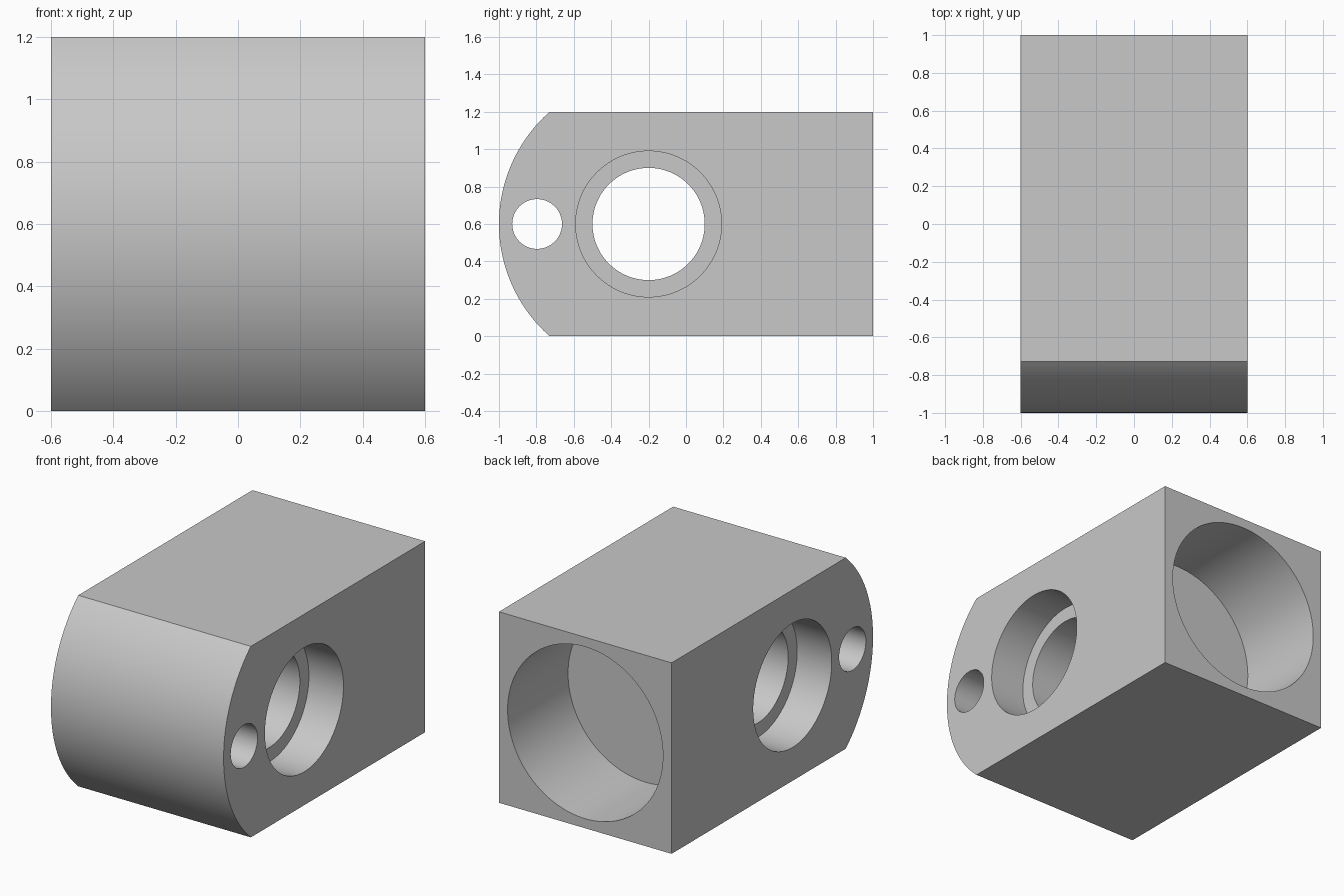
import bpy
import bmesh
from math import asin, cos, sin, radians
from mathutils import Matrix, Vector

HALF_X, HEIGHT, BACK_Y = 0.6, 1.2, 1.0
MID_Z = HEIGHT / 2
PIVOT_Y, NOSE_R = -0.2, 0.8

cube = bpy.data.objects.get("Cube")
if cube:
    bpy.data.objects.remove(cube, do_unlink=True)

grey = bpy.data.materials.new("plain_grey")
grey.use_nodes = True
colour = (0.58, 0.58, 0.58, 1)
grey.diffuse_color = colour
grey.node_tree.nodes["Principled BSDF"].inputs["Base Color"].default_value = colour


def make_object(name, bm):
    bmesh.ops.recalc_face_normals(bm, faces=bm.faces)
    mesh = bpy.data.meshes.new(name)
    bm.to_mesh(mesh)
    bm.free()
    mesh.materials.append(grey)
    obj = bpy.data.objects.new(name, mesh)
    bpy.context.collection.objects.link(obj)
    return obj


def cylinder_cutter(name, radius, length, centre, axis):
    bm = bmesh.new()
    turn = Matrix.Rotation(radians(90), 4, "Y" if axis == "x" else "X")
    bmesh.ops.create_cone(bm, cap_ends=True, segments=128, radius1=radius,
                          radius2=radius, depth=length,
                          matrix=Matrix.Translation(centre) @ turn)
    obj = make_object(name, bm)
    obj.hide_render = True
    return obj


# Block with a rounded nose: side profile extruded across the width
bm = bmesh.new()
half_angle = asin(MID_Z / NOSE_R)
steps = 64
profile = [(BACK_Y, 0), (BACK_Y, HEIGHT)]
for i in range(steps + 1):
    a = half_angle * (1 - 2 * i / steps)
    profile.append((PIVOT_Y - NOSE_R * cos(a), MID_Z + NOSE_R * sin(a)))
side = bm.faces.new([bm.verts.new((-HALF_X, y, z)) for y, z in profile])
grown = bmesh.ops.extrude_face_region(bm, geom=[side])["geom"]
bmesh.ops.translate(bm, vec=Vector((2 * HALF_X, 0, 0)),
                    verts=[v for v in grown if isinstance(v, bmesh.types.BMVert)])
block = make_object("bored_block", bm)

# Cross holes, a counterbore on each side, and the blind bore in the back
over, bore_depth, counter_depth = 0.2, 0.6, 0.24
cutters = [
    cylinder_cutter("cross_hole", 0.3, 2, (0, PIVOT_Y, MID_Z), "x"),
    cylinder_cutter("pin_hole", 0.133, 2, (0, -0.796, MID_Z), "x"),
    cylinder_cutter("back_bore", 0.54, bore_depth + over,
                    (0, BACK_Y - (bore_depth - over) / 2, MID_Z), "y"),
]
for label, sign in (("left", 1), ("right", -1)):
    x = sign * (HALF_X - (counter_depth - over) / 2)
    cutters.append(cylinder_cutter(label + "_counterbore", 0.39,
                                   counter_depth + over, (x, PIVOT_Y, MID_Z), "x"))

for cutter in cutters:
    cut = block.modifiers.new(cutter.name, "BOOLEAN")
    cut.operation = "DIFFERENCE"
    cut.solver = "EXACT"
    cut.object = cutter

# Bake the cuts and drop the cutters
bpy.context.view_layer.update()
graph = bpy.context.evaluated_depsgraph_get()
cut_mesh = bpy.data.meshes.new_from_object(block.evaluated_get(graph))
block.modifiers.clear()
block.data = cut_mesh
for cutter in cutters:
    bpy.data.objects.remove(cutter, do_unlink=True)

# Smooth curved walls, crisp edges
bpy.ops.object.select_all(action="DESELECT")
block.select_set(True)
bpy.context.view_layer.objects.active = block
bpy.ops.object.shade_smooth_by_angle(angle=radians(30))
